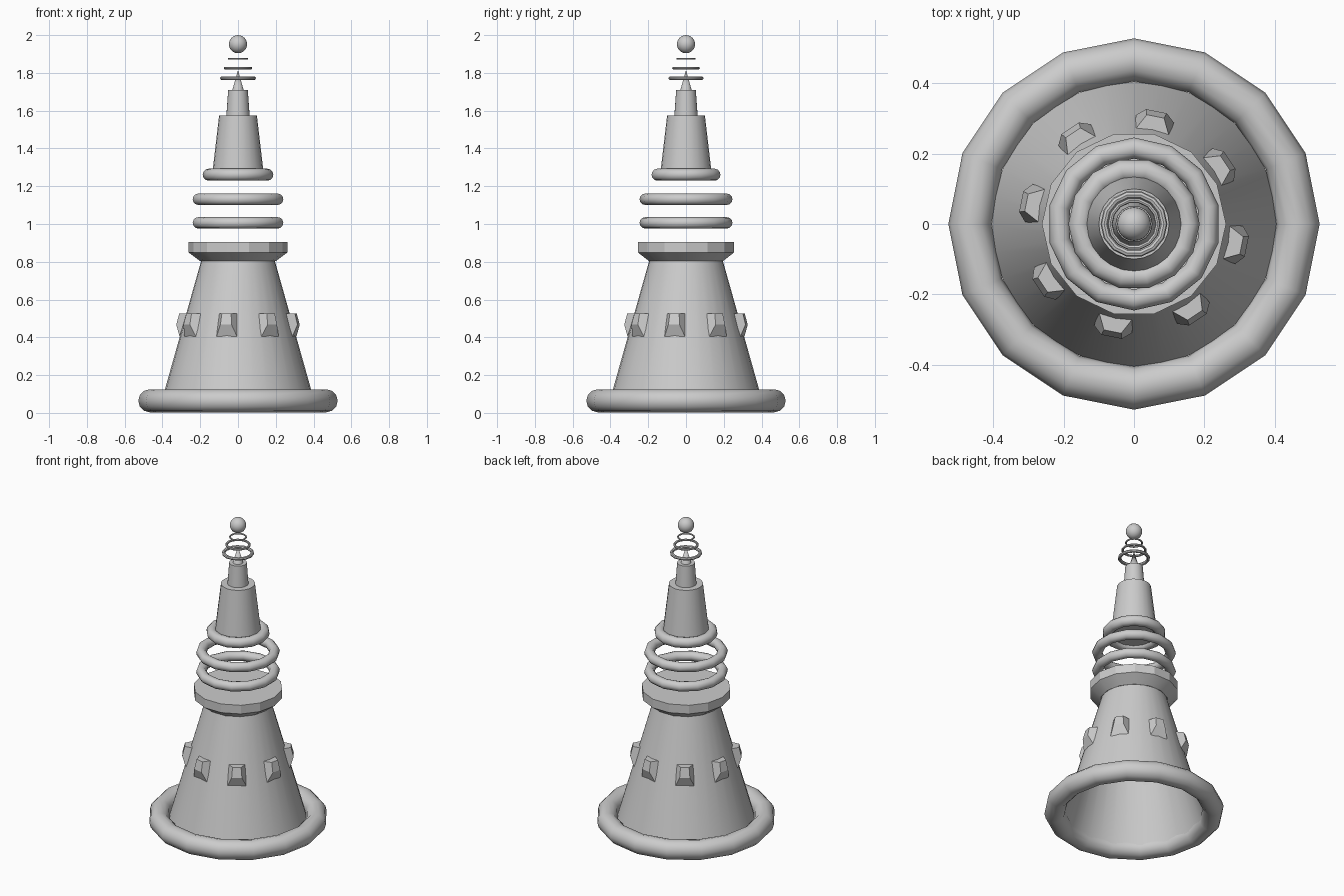
import bpy, bmesh
from math import pi, sin, cos, radians

if "Cube" in bpy.data.objects:
    bpy.data.objects.remove(bpy.data.objects["Cube"])


def finish(name, bm, smooth=40):
    bmesh.ops.remove_doubles(bm, verts=bm.verts, dist=1e-5)
    bmesh.ops.recalc_face_normals(bm, faces=bm.faces)
    me = bpy.data.meshes.new(name)
    bm.to_mesh(me)
    bm.free()
    ob = bpy.data.objects.new(name, me)
    bpy.context.collection.objects.link(ob)
    if smooth:
        bpy.ops.object.select_all(action='DESELECT')
        ob.select_set(True)
        bpy.context.view_layer.objects.active = ob
        bpy.ops.object.shade_smooth_by_angle(angle=radians(smooth))
    return ob


def lathe(name, profile, sides, start=0.0, closed=False, smooth=40):
    """Revolve (radius, z) points about the z axis."""
    bm = bmesh.new()
    loops = []
    for r, z in profile:
        if r == 0:
            loops.append([bm.verts.new((0, 0, z))] * sides)
        else:
            loops.append([bm.verts.new((r * cos(start + 2 * pi * i / sides),
                                        r * sin(start + 2 * pi * i / sides), z))
                          for i in range(sides)])
    pairs = list(zip(loops, loops[1:]))
    if closed:
        pairs.append((loops[-1], loops[0]))
    for a, b in pairs:
        for i in range(sides):
            j = (i + 1) % sides
            bm.faces.new(list(dict.fromkeys((a[i], a[j], b[j], b[i]))))
    return finish(name, bm, smooth)


def ring(name, z, outer, minor, sides, start=0.0, section=12):
    prof = [(outer - minor + minor * cos(2 * pi * k / section),
             z + minor * sin(2 * pi * k / section)) for k in range(section)]
    return lathe(name, prof, sides, start, closed=True)


# Base ring and hollow body cone
ring("base_ring", 0.064, 0.528, 0.061, 16)
lathe("body_cone", [(0.405, 0.06), (0.195, 0.805)], 32)

# Collar on top of the body
lathe("collar", [(0, 0.803), (0.2, 0.803), (0.262, 0.85), (0.262, 0.906), (0, 0.906)],
      14, smooth=20)

# Bevelled blocks around the body
for n in range(8):
    a = radians(-11.25 + 45 * n)
    pts = [(0.305, -0.055, 0.405), (0.305, 0.055, 0.405),
           (0.263, 0.05, 0.527), (0.263, -0.05, 0.527),
           (0.327, -0.03, 0.467), (0.327, 0.03, 0.467),
           (0.312, 0.025, 0.527), (0.312, -0.025, 0.527)]
    bm = bmesh.new()
    v = [bm.verts.new((r * cos(a) - t * sin(a), r * sin(a) + t * cos(a), z))
         for r, t, z in pts]
    for f in ((0, 1, 2, 3), (4, 5, 6, 7), (0, 1, 5, 4),
              (1, 2, 6, 5), (2, 3, 7, 6), (3, 0, 4, 7)):
        bm.faces.new([v[i] for i in f])
    finish(f"body_block_{n + 1}", bm, smooth=0)

# Floating middle rings
for n, z in enumerate((1.006, 1.131)):
    ring(f"floating_ring_{n + 1}", z, 0.246, 0.03, 14, pi / 2)

# Upper tower with its foot ring
ring("tower_foot_ring", 1.261, 0.187, 0.032, 14)
lathe("tower", [(0, 1.25), (0.138, 1.25), (0.1, 1.575), (0, 1.575)], 24)
lathe("tower_top", [(0.062, 1.57), (0.052, 1.71), (0, 1.71)], 24)
lathe("spike", [(0.031, 1.705), (0, 1.815)], 16)

# Small rings below the tip
for n, (z, r, m) in enumerate(((1.772, 0.095, 0.01), (1.825, 0.075, 0.007),
                               (1.875, 0.053, 0.005))):
    ring(f"tip_ring_{n + 1}", z, r, m, 14, section=8)

# Ball at the tip
lathe("tip_ball", [(0, 1.904)] +
      [(0.048 * sin(pi * k / 12), 1.952 - 0.048 * cos(pi * k / 12)) for k in range(1, 12)] +
      [(0, 2.0)], 24)
